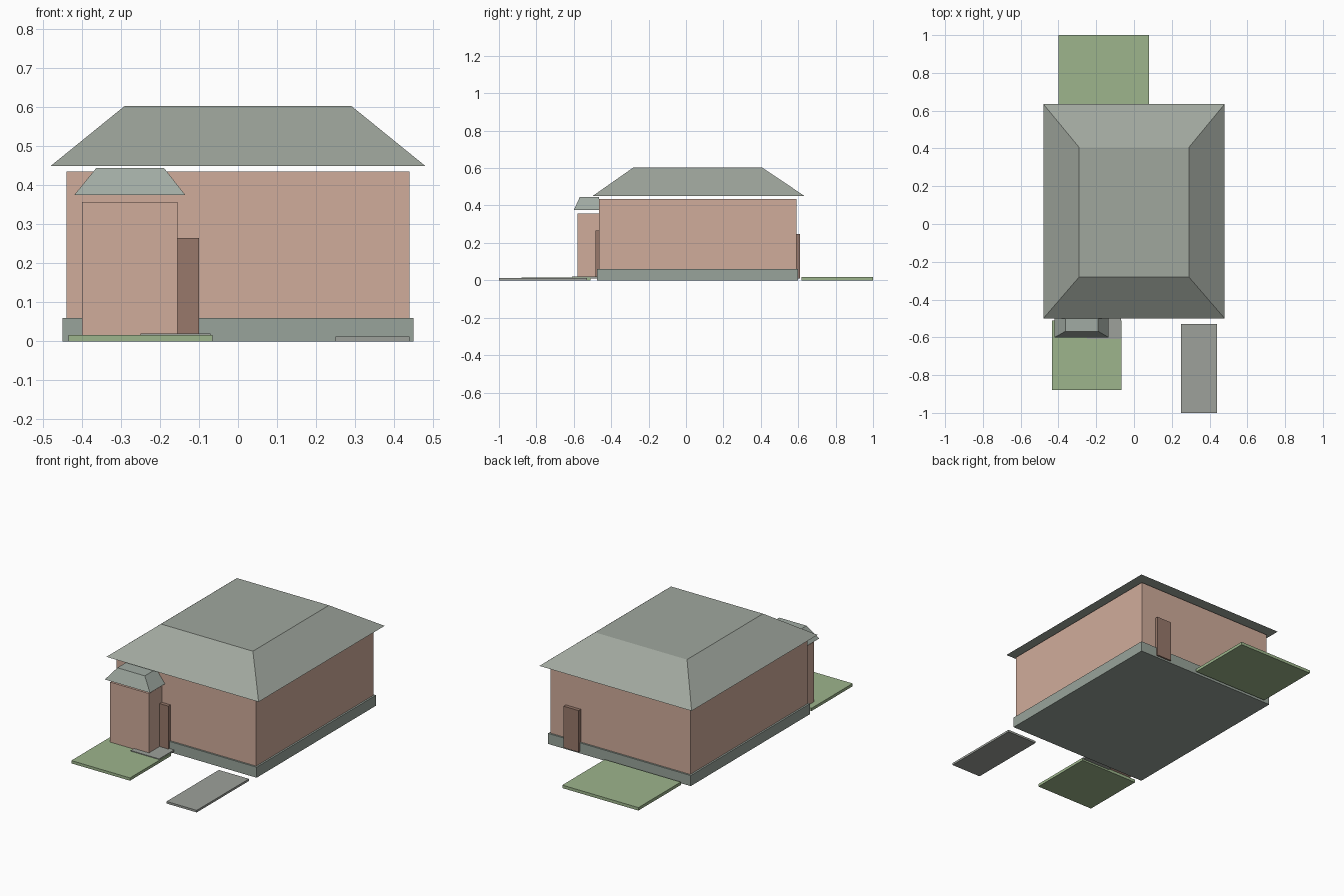
import bpy
import bmesh

cube = bpy.data.objects.get("Cube")
if cube:
    bpy.data.objects.remove(cube, do_unlink=True)


def material(name, rgb):
    """Flat material from 0-255 display values, stored as linear."""
    lin = [((c / 255 + 0.055) / 1.055) ** 2.4 for c in rgb] + [1.0]
    m = bpy.data.materials.new(name)
    m.use_nodes = True
    m.diffuse_color = lin
    bsdf = m.node_tree.nodes["Principled BSDF"]
    bsdf.inputs["Base Color"].default_value = lin
    bsdf.inputs["Roughness"].default_value = 0.9
    return m


plaster = material("plaster_pink", (208, 172, 155))
slate = material("roof_grey", (160, 167, 158))
slate_light = material("porch_roof_grey", (161, 171, 163))
stone = material("foundation_grey", (153, 164, 155))
wood = material("door_brown", (152, 121, 107))
grass = material("grass_green", (157, 181, 140))
paving = material("paving_grey", (157, 161, 155))


def frustum(name, mat, bottom, top, z):
    """Solid between two rectangles given as (x0, x1, y0, y1)."""
    bm = bmesh.new()
    rings = []
    for (x0, x1, y0, y1), h in zip((bottom, top), z):
        corners = ((x0, y0), (x1, y0), (x1, y1), (x0, y1))
        rings.append([bm.verts.new((x, y, h)) for x, y in corners])
    low, high = rings
    bm.faces.new(low[::-1])
    bm.faces.new(high)
    for i in range(4):
        j = (i + 1) % 4
        bm.faces.new((low[i], low[j], high[j], high[i]))
    mesh = bpy.data.meshes.new(name)
    bm.to_mesh(mesh)
    bm.free()
    mesh.materials.append(mat)
    obj = bpy.data.objects.new(name, mesh)
    bpy.context.collection.objects.link(obj)
    return obj


def box(name, mat, x, y, z):
    return frustum(name, mat, (*x, *y), (*x, *y), z)


# House body
box("foundation", stone, (-0.45, 0.45), (-0.475, 0.60), (0, 0.06))
box("walls", plaster, (-0.44, 0.44), (-0.465, 0.59), (0.003, 0.435))
frustum("main_roof", slate, (-0.48, 0.48, -0.50, 0.635),
        (-0.29, 0.29, -0.28, 0.405), (0.45, 0.604))

# Porch, with a roof cut square against the house
box("porch", plaster, (-0.40, -0.155), (-0.58, -0.465), (0.016, 0.358))
frustum("porch_roof", slate_light, (-0.42, -0.135, -0.60, -0.465),
        (-0.363, -0.19, -0.568, -0.465), (0.375, 0.445))
box("porch_step", paving, (-0.25, -0.07), (-0.61, -0.475), (0.01, 0.02))

# Doors
box("front_door", wood, (-0.195, -0.10), (-0.485, -0.46), (0.02, 0.265))
box("back_door", wood, (0.25, 0.345), (0.585, 0.61), (0.01, 0.247))

# Grounds
box("front_lawn", grass, (-0.435, -0.065), (-0.88, -0.51), (0, 0.016))
box("back_lawn", grass, (-0.40, 0.08), (0.618, 1.0), (0, 0.017))
box("driveway", paving, (0.25, 0.44), (-1.0, -0.53), (0, 0.012))
